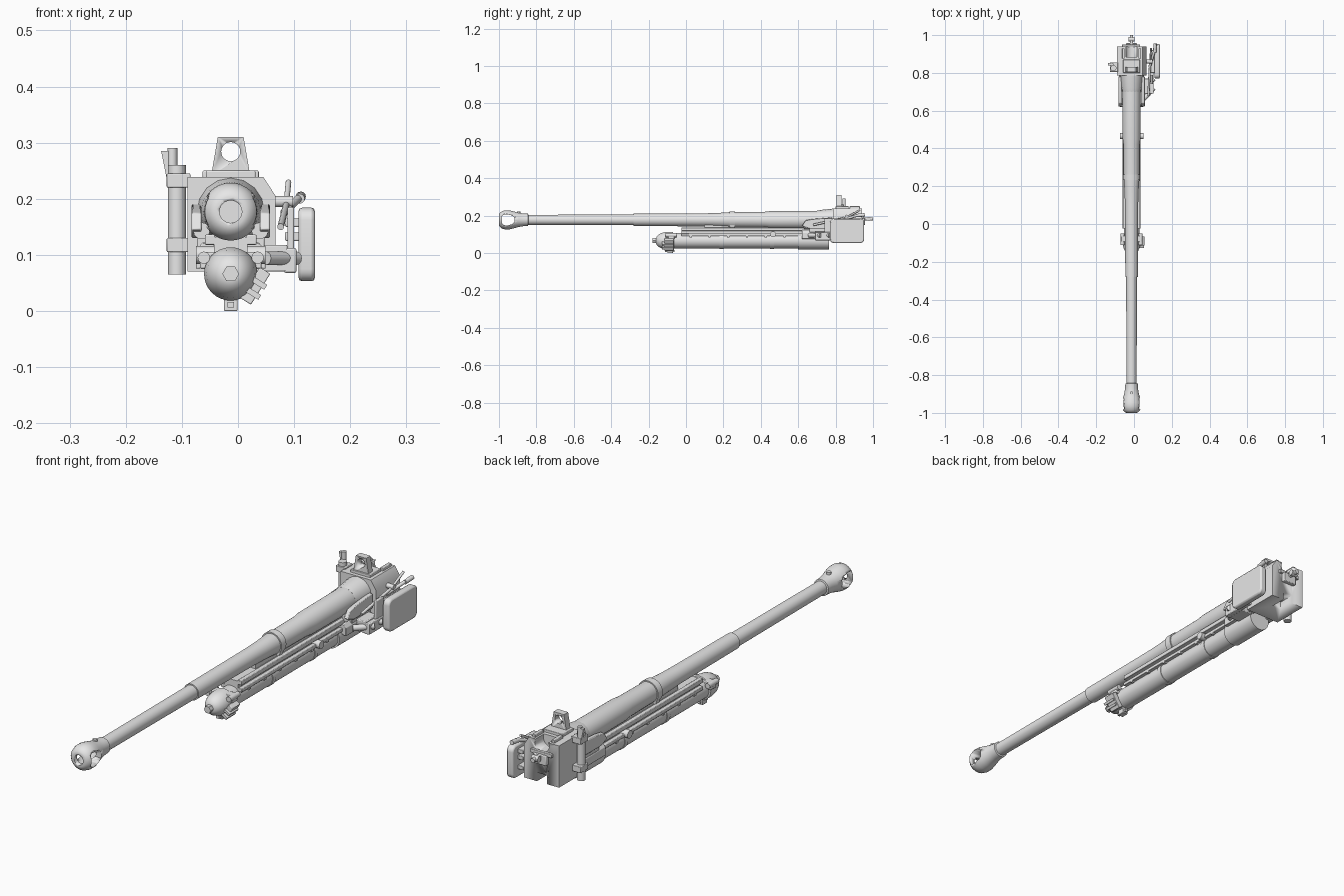
import bpy, bmesh, math
from mathutils import Vector, Matrix

CX, BZ, RZ = -0.013, 0.177, 0.066   # gun centre line, barrel height, recoil cylinder height
steel = bpy.data.materials.new("steel_grey")
steel.diffuse_color = (0.8, 0.8, 0.8, 1)


def finish(name, bm, bevel=0.0, rot=0.0):
    bmesh.ops.recalc_face_normals(bm, faces=bm.faces)
    if rot:  # roll about the y axis through the part's own middle
        c = sum((v.co for v in bm.verts), Vector()) / len(bm.verts)
        bmesh.ops.rotate(bm, verts=bm.verts, cent=c, matrix=Matrix.Rotation(rot, 3, 'Y'))
    me = bpy.data.meshes.new(name)
    bm.to_mesh(me)
    bm.free()
    ob = bpy.data.objects.new(name, me)
    bpy.context.collection.objects.link(ob)
    me.materials.append(steel)
    if bevel:
        m = ob.modifiers.new("bevel", 'BEVEL')
        m.width, m.segments = bevel, 2
    bpy.ops.object.select_all(action='DESELECT')
    bpy.context.view_layer.objects.active = ob
    ob.select_set(True)
    bpy.ops.object.shade_smooth_by_angle(angle=math.radians(35))
    return ob


def prism(name, pts, a, b, axis='y', bevel=0.0, rot=0.0):
    """Extrude an outline: (x, z) along y, or (y, z) along x."""
    bm = bmesh.new()
    put = (lambda p, d: (p[0], d, p[1])) if axis == 'y' else (lambda p, d: (d, p[0], p[1]))
    lo = [bm.verts.new(put(p, a)) for p in pts]
    hi = [bm.verts.new(put(p, b)) for p in pts]
    bm.faces.new(lo)
    bm.faces.new(hi)
    n = len(pts)
    for i in range(n):
        j = (i + 1) % n
        bm.faces.new((lo[i], lo[j], hi[j], hi[i]))
    return finish(name, bm, bevel, rot)


def box(name, x0, x1, y0, y1, z0, z1, bevel=0.0, rot=0.0):
    return prism(name, [(x0, z0), (x1, z0), (x1, z1), (x0, z1)], y0, y1, 'y', bevel, rot)


def lathe(name, prof, cz, cx=CX, seg=32):
    """Revolve (y, radius) pairs about a line along y."""
    bm = bmesh.new()
    rings = [[bm.verts.new((cx + r * math.cos(2 * math.pi * i / seg), y,
                            cz + r * math.sin(2 * math.pi * i / seg))) for i in range(seg)]
             for y, r in prof]
    for p, q in zip(rings, rings[1:]):
        for i in range(seg):
            j = (i + 1) % seg
            bm.faces.new((p[i], p[j], q[j], q[i]))
    bm.faces.new(rings[0])
    bm.faces.new(rings[-1])
    return finish(name, bm)


def rod(name, p, q, r, seg=12):
    p, q = Vector(p), Vector(q)
    d = q - p
    bm = bmesh.new()
    m = Matrix.Translation((p + q) / 2) @ d.to_track_quat('Z', 'Y').to_matrix().to_4x4()
    bmesh.ops.create_cone(bm, cap_ends=True, segments=seg, radius1=r, radius2=r,
                          depth=d.length, matrix=m)
    return finish(name, bm)


def cut(target, cutter):
    cutter.hide_render = True
    cutter.hide_viewport = True
    cutter.display_type = 'WIRE'
    m = target.modifiers.new("cut", 'BOOLEAN')
    m.object, m.operation, m.solver = cutter, 'DIFFERENCE', 'EXACT'


def rounded(y0, y1, z0, z1, r, n=5):
    pts = []
    for k, (cy, cz) in enumerate(((y1 - r, z1 - r), (y0 + r, z1 - r), (y0 + r, z0 + r), (y1 - r, z0 + r))):
        for i in range(n + 1):
            a = math.pi / 2 * (k + i / n)
            pts.append((cy + r * math.cos(a), cz + r * math.sin(a)))
    return pts


# Barrel: thin tube, stepped sleeve, thick rear
lathe("barrel", [(-0.86, 0.027), (-0.28, 0.0285), (-0.28, 0.033), (-0.05, 0.034), (0.1, 0.035),
                 (0.17, 0.037), (0.23, 0.041), (0.42, 0.043), (0.45, 0.047), (0.79, 0.049)], BZ)
lathe("barrel_collar", [(0.232, 0.043), (0.232, 0.046), (0.262, 0.046), (0.262, 0.043)], BZ)

# Muzzle brake: bulb with bore and side ports
brake = lathe("muzzle_brake", [(-1.0, 0.026), (-0.998, 0.034), (-0.985, 0.046), (-0.965, 0.0515),
                               (-0.945, 0.051), (-0.92, 0.045), (-0.895, 0.038), (-0.87, 0.034),
                               (-0.845, 0.033), (-0.843, 0.027)], BZ)
cut(brake, lathe("bore_cutter", [(-1.02, 0.02), (-0.88, 0.02)], BZ, seg=24))
cut(brake, prism("port_cutter", [(-0.983, 0.158), (-0.975, 0.149), (-0.955, 0.147), (-0.93, 0.154),
                                 (-0.918, 0.165), (-0.918, 0.189), (-0.93, 0.2), (-0.955, 0.207),
                                 (-0.975, 0.205), (-0.983, 0.196)], -0.1, 0.1, 'x'))
rod("brake_pin", (CX, -0.895, BZ + 0.03), (CX, -0.895, BZ + 0.046), 0.009)

# Recoil cylinder with domed nose
lathe("recoil_cylinder", [(-0.16, 0.012), (-0.157, 0.022), (-0.145, 0.034), (-0.125, 0.043),
                          (-0.1, 0.0475), (-0.072, 0.0475), (-0.07, 0.041), (0.6, 0.041),
                          (0.6, 0.047), (0.765, 0.047)], RZ)
lathe("nose_nut", [(-0.178, 0.015), (-0.15, 0.015)], RZ, seg=6)
for y in (0.18, 0.45):
    lathe("cylinder_band", [(y, 0.04), (y, 0.0435), (y + 0.02, 0.0435), (y + 0.02, 0.04)], RZ)
box("bottom_lug", CX - 0.012, CX + 0.012, -0.1, -0.07, 0.0, 0.03, 0.002)
box("bottom_bolt", CX - 0.006, CX + 0.006, -0.112, -0.062, 0.006, 0.016)
box("nose_bracket", 0.02, 0.042, -0.115, -0.065, 0.012, 0.077, 0.002, math.radians(32))
for z in (0.027, 0.045):
    box("bracket_rib", 0.011 + (z - 0.027) * 0.6, 0.041 + (z - 0.027) * 0.6, -0.127, -0.07,
        z, z + 0.01, 0, math.radians(32))

# Cradle tray between barrel and recoil cylinder
box("cradle_core", CX - 0.03, CX + 0.03, -0.025, 0.76, 0.095, 0.132)
box("cradle_web", CX - 0.022, CX + 0.022, 0.1, 0.77, 0.12, 0.15)
prism("collar_yoke", [(CX - 0.03, 0.125), (CX + 0.03, 0.125), (CX + 0.043, BZ), (CX - 0.043, BZ)], 0.236, 0.258)
box("nose_clamp", CX - 0.055, CX + 0.055, -0.095, -0.062, 0.075, 0.105, 0.003)
for s in (-1, 1):
    def sx(d): return CX + s * d
    box("cradle_rail", sx(0.028), sx(0.046), -0.025, 0.72, 0.118, 0.136, 0.002)
    box("cradle_flange", sx(0.03), sx(0.047), -0.025, 0.72, 0.09, 0.104, 0.002)
    for i in range(7):
        y = 0.02 + i * 0.1
        box("rail_tooth", sx(0.036), sx(0.048), y, y + 0.012, 0.084, 0.093)
    rod("clamp_bolt", (sx(0.048), -0.11, 0.095), (sx(0.048), -0.05, 0.095), 0.011)
    # Trunnion tabs
    rod("trunnion_tab", (sx(0.03), 0.465, 0.1), (sx(0.062), 0.465, 0.1), 0.016, 16)
    # Breech guide arms with rods
    prism("guide_arm", [(0.62, 0.145), (0.64, 0.175), (0.68, 0.182), (0.78, 0.19),
                        (0.78, 0.13), (0.66, 0.13)], sx(0.052), sx(0.07), 'x', 0.003)
    rod("guide_rod", (sx(0.052), 0.63, 0.143), (sx(0.052), 0.8, 0.143), 0.015)
    prism("cradle_cheek", [(sx(0.03), 0.08), (sx(0.062), 0.075), (sx(0.062), 0.108),
                           (sx(0.05), 0.122), (sx(0.03), 0.122)], 0.62, 0.78, 'y', 0.002)
    box("cheek_link", sx(0.04), sx(0.06), 0.66, 0.78, 0.11, 0.14, 0.002)

# Breech ring and block
lathe("breech_collar", [(0.7, 0.049), (0.72, 0.053), (0.785, 0.06)], BZ, seg=16)
breech = prism("breech_block", [(-0.09, 0.07), (0.067, 0.07), (0.067, 0.205), (0.045, 0.239),
                                (-0.09, 0.239)], 0.785, 0.94)
cut(breech, rod("loading_cutter", (CX, 0.885, 0.225), (CX, 0.96, 0.225), 0.032, 24))
cut(breech, box("lower_notch_cutter", CX - 0.022, CX + 0.022, 0.87, 0.96, 0.05, 0.105))
box("breech_top_pad", CX - 0.044, CX + 0.044, 0.80, 0.87, 0.235, 0.25, 0.002)
for s in (-1, 1):
    box("breech_top_rail", CX + s * 0.036, CX + s * 0.05, 0.875, 0.93, 0.235, 0.25, 0.002)
lug = prism("lifting_lug", [(CX - 0.035, 0.24), (CX + 0.035, 0.24), (CX + 0.023, 0.31),
                            (CX - 0.023, 0.31)], 0.805, 0.832)
cut(lug, rod("lug_hole_cutter", (CX, 0.79, 0.284), (CX, 0.85, 0.284), 0.017, 24))

# Rear latch
box("latch_base", CX - 0.03, CX + 0.03, 0.935, 0.957, 0.15, 0.19, 0.003)
rod("latch_stub", (CX, 0.95, 0.182), (CX, 1.0, 0.182), 0.009)
rod("latch_cross_pin", (CX - 0.015, 0.978, 0.182), (CX + 0.015, 0.978, 0.182), 0.012)
box("latch_wing", CX - 0.05, CX + 0.045, 0.937, 0.95, 0.185, 0.2, 0.002)

# Left firing column with handle
rod("side_column", (-0.109, 0.825, 0.065), (-0.109, 0.825, 0.26), 0.016, 16)
rod("column_top", (-0.117, 0.845, 0.22), (-0.117, 0.845, 0.29), 0.009)
prism("column_handle", [(-0.137, 0.285), (-0.115, 0.285), (-0.115, 0.235), (-0.127, 0.235)], 0.84, 0.852)
for z in (0.105, 0.22):
    box("column_mount", -0.127, -0.085, 0.805, 0.855, z, z + 0.025, 0.002)

# Right guard: padded plate on a bracket
prism("guard_plate", rounded(0.77, 0.953, 0.053, 0.184, 0.022), 0.108, 0.137, 'x', 0.006)
box("guard_arm", 0.03, 0.088, 0.69, 0.77, 0.07, 0.118, 0.003)
box("guard_bracket", 0.082, 0.104, 0.69, 0.83, 0.068, 0.112, 0.003)
box("guard_post", 0.088, 0.1, 0.74, 0.79, 0.08, 0.185, 0.003)
for z in (0.085, 0.125, 0.15):
    box("guard_spacer", 0.084, 0.112, 0.8, 0.92, z, z + 0.016, 0.002)
for y in (0.66, 0.71):
    rod("arm_bolt", (0.05, y, 0.094), (0.105, y + 0.06, 0.094), 0.012)

# Right operating lever
for a, b, r in (((0.076, 0.68, 0.15), (0.086, 0.86, 0.19), 0.006),
                ((0.086, 0.86, 0.19), (0.09, 0.93, 0.23), 0.005),
                ((0.082, 0.83, 0.175), (0.112, 0.93, 0.205), 0.007),
                ((0.06, 0.86, 0.195), (0.098, 0.86, 0.195), 0.01)):
    rod("operating_lever", a, b, r)
rod("lever_grip", (0.11, 0.91, 0.2), (0.112, 0.955, 0.204), 0.009)
